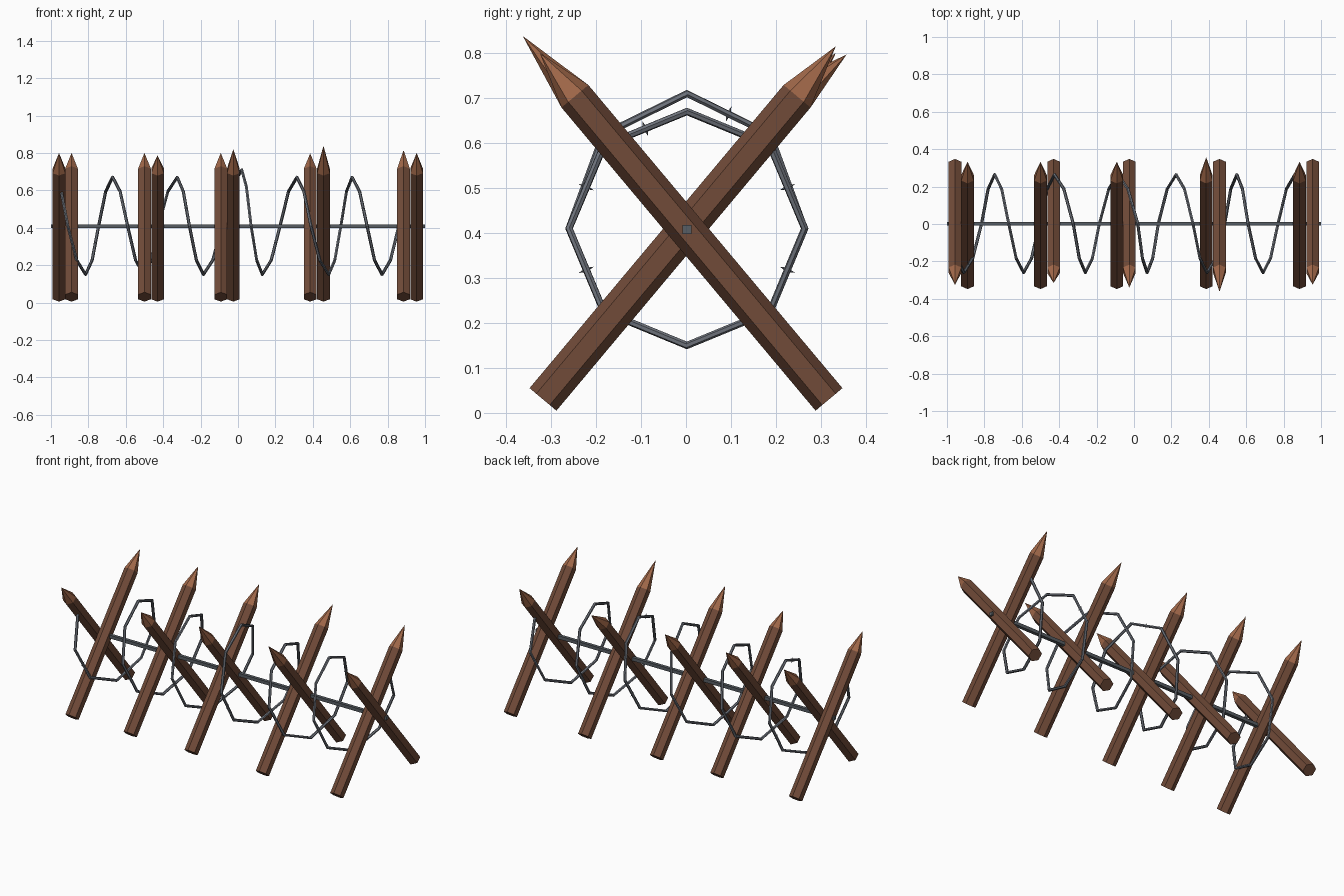
import bpy, bmesh, math
from mathutils import Vector

if "Cube" in bpy.data.objects:
    bpy.data.objects.remove(bpy.data.objects["Cube"])


def material(name, rgb):
    m = bpy.data.materials.new(name)
    m.diffuse_color = (*rgb, 1)
    m.use_nodes = True
    m.node_tree.nodes["Principled BSDF"].inputs["Base Color"].default_value = m.diffuse_color
    return m


WOOD = material("brown wood", (0.165, 0.07, 0.04))
CUT = material("fresh cut wood", (0.36, 0.14, 0.068))
BAR = material("dark steel", (0.095, 0.11, 0.125))
WIRE = material("grey wire", (0.16, 0.175, 0.205))


def add_object(name, bm, mats):
    bmesh.ops.recalc_face_normals(bm, faces=bm.faces[:])
    me = bpy.data.meshes.new(name)
    bm.to_mesh(me)
    bm.free()
    for m in mats:
        me.materials.append(m)
    ob = bpy.data.objects.new(name, me)
    bpy.context.collection.objects.link(ob)
    return ob


# Hexagonal stakes, each leaning across the bar and cut to a point
def stake(name, x, side, tip_y, tip_z, r=0.039):
    foot = Vector((x, -side * 0.318, 0.03))
    top = Vector((x, side * 0.247, 0.704))
    axis = (top - foot).normalized()
    out = Vector((1, 0, 0))
    across = axis.cross(out)
    bm = bmesh.new()
    rings = []
    for c in (foot, top):
        rings.append([bm.verts.new(c + r * (math.cos(a) * across + math.sin(a) * out))
                      for a in (k * math.pi / 3 for k in range(6))])
    apex = bm.verts.new((x, side * tip_y, tip_z))
    bm.faces.new(rings[0])
    for i in range(6):
        j = (i + 1) % 6
        bm.faces.new((rings[0][i], rings[0][j], rings[1][j], rings[1][i]))
        bm.faces.new((rings[1][i], rings[1][j], apex)).material_index = 1
    add_object(name, bm, (WOOD, CUT))


for i, (x, y, z) in enumerate([(-0.957, 0.325, 0.80), (-0.43, 0.315, 0.787), (-0.025, 0.34, 0.82),
                               (0.457, 0.363, 0.838), (0.955, 0.325, 0.80)]):
    stake(f"forward_stake_{i + 1}", x, -1, y, z)
for i, (x, y, z) in enumerate([(-0.89, 0.333, 0.80), (-0.5, 0.333, 0.80), (-0.092, 0.333, 0.80),
                               (0.386, 0.357, 0.797), (0.885, 0.333, 0.815)]):
    stake(f"backward_stake_{i + 1}", x, 1, y, z)

# Square bar through all the crossings
bm = bmesh.new()
bmesh.ops.create_cube(bm, size=1)
bmesh.ops.scale(bm, vec=(2, 0.02, 0.02), verts=bm.verts)
bmesh.ops.translate(bm, vec=(0, 0.002, 0.408), verts=bm.verts)
add_object("cross_bar", bm, (BAR,))

# Wire coil: eight points per turn; x positions of the quarter turns from the front
quarter_x = [-0.91, -0.815, -0.745, -0.67, -0.59, -0.505, -0.425, -0.325, -0.26, -0.185, -0.085,
             0.02, 0.07, 0.13, 0.225, 0.315, 0.39, 0.485, 0.55, 0.61, 0.69, 0.77, 0.86, 0.90]
points = []
for i in range(47):
    q = (i - 1) / 2
    k = max(0, min(int(math.floor(q)), len(quarter_x) - 2))
    x = quarter_x[k] + (q - k) * (quarter_x[k + 1] - quarter_x[k])
    if i == 0:
        x = -0.945
    a = math.radians(135 + 45 * i)
    lift = {22: 0.025, 23: 0.04, 24: 0.025}.get(i, 0)
    points.append(Vector((x, 0.262 * math.cos(a) + 0.002, 0.41 + 0.26 * math.sin(a) + lift)))

cu = bpy.data.curves.new("wire_path", 'CURVE')
cu.dimensions = '3D'
cu.bevel_depth = 0.0085
cu.bevel_resolution = 1
cu.use_fill_caps = True
sp = cu.splines.new('POLY')
sp.points.add(len(points) - 1)
for p, co in zip(sp.points, points):
    p.co = (*co, 1)
sp.use_smooth = False
helper = bpy.data.objects.new("wire_path", cu)
bpy.context.collection.objects.link(helper)
bpy.context.view_layer.update()
me = bpy.data.meshes.new_from_object(helper.evaluated_get(bpy.context.evaluated_depsgraph_get()))
bpy.data.objects.remove(helper)
me.materials.clear()
me.materials.append(WIRE)
for f in me.polygons:
    f.use_smooth = False
coil = bpy.data.objects.new("wire_coil", me)
bpy.context.collection.objects.link(coil)

# Small barbs standing across the wire
bm = bmesh.new()
for i in range(1, len(points) - 1, 3):
    mid = (points[i] + points[i + 1]) / 2
    radial = Vector((0, mid.y, mid.z - 0.41)).normalized()
    if radial.z < -0.8:
        continue
    along = (points[i + 1] - points[i]).normalized()
    side = along.cross(radial)
    ring = [bm.verts.new(mid + 0.005 * v) for v in (along, side, -along, -side)]
    for end in (1, -1):
        tip = bm.verts.new(mid + radial * 0.018 * end)
        for k in range(4):
            bm.faces.new((ring[k], ring[(k + 1) % 4], tip))
add_object("wire_barbs", bm, (WIRE,))
